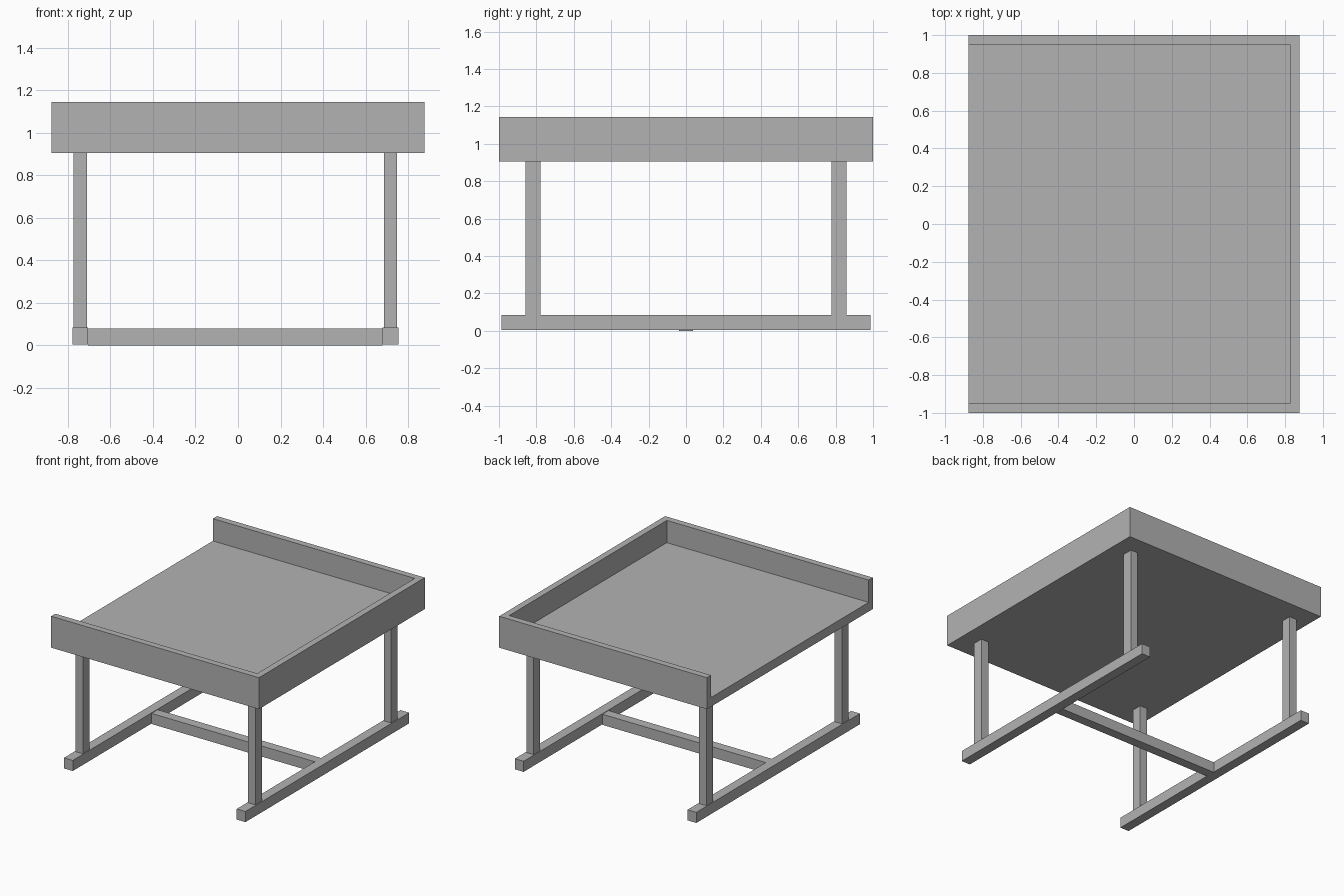
import bpy

if "Cube" in bpy.data.objects:
    bpy.data.objects.remove(bpy.data.objects["Cube"], do_unlink=True)

grey = bpy.data.materials.new("plain grey")
grey.use_nodes = True
colour = (0.448, 0.448, 0.448, 1)
grey.diffuse_color = colour
grey.node_tree.nodes["Principled BSDF"].inputs["Base Color"].default_value = colour


def box(name, x, y, z):
    """Box spanning the given (low, high) range on each axis."""
    spans = (x, y, z)
    bpy.ops.mesh.primitive_cube_add(size=1, location=[(a + b) / 2 for a, b in spans])
    obj = bpy.context.object
    obj.name = name
    obj.scale = [b - a for a, b in spans]
    bpy.ops.object.transform_apply(location=False, rotation=False, scale=True)
    obj.data.materials.append(grey)
    return obj


def extrude_outline(name, outline, bottom, top):
    """Solid prism from a plan outline."""
    n = len(outline)
    verts = [(x, y, z) for z in (bottom, top) for x, y in outline]
    faces = [list(range(n))[::-1], list(range(n, 2 * n))]
    faces += [(i, (i + 1) % n, (i + 1) % n + n, i + n) for i in range(n)]
    mesh = bpy.data.meshes.new(name)
    mesh.from_pydata(verts, [], faces)
    mesh.materials.append(grey)
    obj = bpy.data.objects.new(name, mesh)
    bpy.context.collection.objects.link(obj)
    return obj


W, D, RIM = 0.877, 1.0, 0.05
UNDER, FLOOR, TOP = 0.904, 0.974, 1.144
BASE = 0.085

# Table top with a raised rim on three sides, open on the right
box("table_top", (-W, W), (-D, D), (UNDER, FLOOR))
rim = [(-W, -D), (W, -D), (W, D), (-W, D), (-W, D - RIM),
       (W - RIM, D - RIM), (W - RIM, RIM - D), (-W, RIM - D)]
extrude_outline("raised_rim", rim, FLOOR, TOP)

# Two floor runners, each carrying two legs
for side, x in (("right", -0.741), ("left", 0.717)):
    box(side + "_runner", (x - 0.037, x + 0.037), (-0.987, 0.987), (0.004, BASE))
    for end, y in (("front", -0.818), ("back", 0.818)):
        box(f"{end}_{side}_leg", (x - 0.031, x + 0.031),
            (y - 0.04, y + 0.04), (BASE, UNDER))

# Stretcher joining the runners
box("stretcher", (-0.704, 0.68), (-0.037, 0.037), (0, BASE - 0.004))
